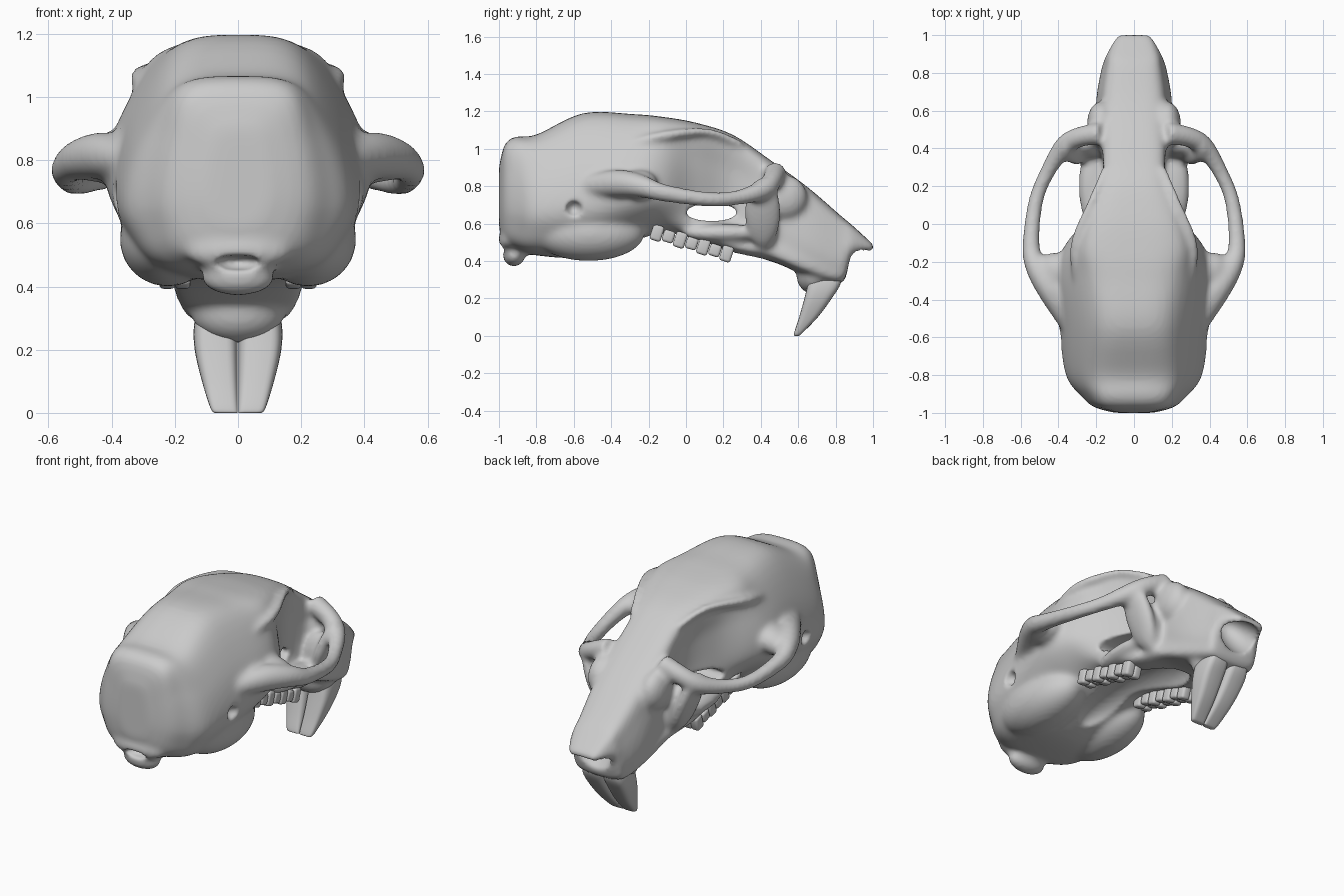
import bpy, bmesh
from math import sin, cos, pi, radians, copysign
from mathutils import Vector, Matrix

if "Cube" in bpy.data.objects:
    bpy.data.objects.remove(bpy.data.objects["Cube"])


def smooth_path(pts, n, closed=False):
    """Catmull-Rom resampling of tuples of any length."""
    pts = [Vector(p) for p in pts]
    m, out = len(pts), []
    for i in range(m if closed else m - 1):
        if closed:
            a, b, c, d = (pts[(i + k) % m] for k in (-1, 0, 1, 2))
        else:
            a, b, c, d = (pts[min(max(i + k, 0), m - 1)] for k in (-1, 0, 1, 2))
        for j in range(n):
            t = j / n
            out.append(b + (c - a) * (t / 2) + (a * 2 - b * 5 + c * 4 - d) * (t * t / 2)
                       + (b * 3 - a - c * 3 + d) * (t ** 3 / 2))
    if not closed:
        out.append(pts[-1])
    return out


def loft(bm, rings):
    vs = [[bm.verts.new(p) for p in r] for r in rings]
    n = len(vs[0])
    for a, b in zip(vs, vs[1:]):
        for i in range(n):
            bm.faces.new((a[i], a[(i + 1) % n], b[(i + 1) % n], b[i]))
    bm.faces.new(vs[0][::-1])
    bm.faces.new(vs[-1])


def tube(bm, pts, s=1):
    """Swept round bar, points are (x, y, z, radius)."""
    path = smooth_path(pts, 6)
    rings = []
    for i, p in enumerate(path):
        t = (path[min(i + 1, len(path) - 1)] - path[max(i - 1, 0)]).to_3d()
        q = t.to_track_quat('Z', 'Y')
        ring = [p.to_3d() + q @ Vector((cos(k * pi / 8), sin(k * pi / 8), 0)) * p[3] for k in range(16)]
        rings.append([(v.x * s, v.y, v.z) for v in ring])
    loft(bm, rings)


def ball(bm, c, r, rot=0, axis='X'):
    m = Matrix.Translation(c) @ Matrix.Rotation(radians(rot), 4, axis) @ Matrix.Diagonal((*r, 1))
    bmesh.ops.create_uvsphere(bm, u_segments=32, v_segments=16, radius=1, matrix=m)


def finish(bm, name):
    bmesh.ops.recalc_face_normals(bm, faces=bm.faces)
    me = bpy.data.meshes.new(name)
    bm.to_mesh(me)
    bm.free()
    ob = bpy.data.objects.new(name, me)
    bpy.context.collection.objects.link(ob)
    return ob


def fuse(ob, soften=0):
    """Voxel-merge overlapping parts, soften the seams, apply."""
    m = ob.modifiers.new("fuse", 'REMESH')
    m.mode, m.voxel_size = 'VOXEL', .012
    if soften:
        m = ob.modifiers.new("soften", 'SMOOTH')
        m.factor, m.iterations = .5, soften
    dg = bpy.context.evaluated_depsgraph_get()
    me = bpy.data.meshes.new_from_object(ob.evaluated_get(dg))
    ob.modifiers.clear()
    ob.data = me


# Cranium sections: y, top z, roof half width, side half width, base half width, base z
sections = [
    (-1, .9, .06, .1, .06, .58),
    (-.97, 1.02, .15, .21, .14, .5),
    (-.91, 1.065, .18, .28, .2, .46),
    (-.8, 1.075, .2, .36, .24, .43),
    (-.55, 1.19, .19, .395, .24, .42),
    (-.28, 1.185, .22, .42, .2, .5),
    (-.12, 1.17, .25, .37, .2, .54),
    (.05, 1.14, .22, .24, .23, .51),
    (.25, 1.075, .16, .15, .25, .44),
    (.45, .94, .15, .19, .21, .4),
    (.65, .795, .14, .2, .18, .32),
    (.83, .64, .12, .17, .14, .28),
    (.89, .59, .11, .15, .11, .42),
    (1.005, .485, .075, .09, .05, .45)]
bone = bmesh.new()
rings = []
for y, zt, wt, wm, wb, zb in smooth_path(sections, 5):
    dr = (zt - zb) * .05
    zm = zb + (zt - zb) * .4
    half = [(wt, zt - dr), (wt + (wm - wt) * .7, (zt - dr + zm) / 2), (wm, zm),
            (wb + (wm - wb) * .8, (zm + zb + dr) / 2), (wb, zb + dr)]
    loop = [(0, zt)] + half + [(0, zb)] + [(-x, z) for x, z in half[::-1]]
    rings.append([(x, y, z) for x, z in smooth_path(loop, 5, True)])
loft(bone, rings)

for s in (1, -1):
    # Cheek arch
    tube(bone, [(.34, -.52, .8, .06), (.43, -.36, .815, .075), (.51, -.24, .8, .062),
                (.545, -.12, .765, .048), (.52, .12, .73, .041), (.455, .28, .74, .042),
                (.37, .41, .78, .055), (.29, .46, .83, .055), (.17, .48, .88, .06)], s)
    # Solid rear root of the arch
    ball(bone, (.42 * s, -.25, .81), (.11, .1, .075), 20 * s, 'Y')
    # Ridge over the eye socket
    tube(bone, [(.29, -.36, 1.01, .02), (.315, -.12, 1.07, .026), (.225, .12, 1.09, .022),
                (.15, .3, 1.02, .02)], s)
    # Cheek plate, front wall of the socket, snout flare, socket floor, ear capsule
    ball(bone, (.305 * s, .41, .66), (.045, .1, .2), 20 * s, 'Y')
    ball(bone, (.23 * s, .42, .6), (.09, .07, .16), 20 * s, 'Y')
    ball(bone, (.175 * s, .53, .74), (.075, .12, .12))
    ball(bone, (.22 * s, .2, .55), (.075, .22, .05))
    ball(bone, (.22 * s, -.52, .55), (.155, .3, .15), 12 * s, 'Y')
# Joints and lip at the neck
ball(bone, (0, -.92, .43), (.12, .06, .06))
ball(bone, (0, -.95, .51), (.17, .055, .06))
# Bone behind the front teeth
ball(bone, (0, .69, .32), (.15, .1, .1))
skull = finish(bone, "skull")

# Hollows: nose opening, palate, neck opening, socket passage, ear holes
cut = bmesh.new()
ball(cut, (0, .925, .405), (.115, .24, .092), -45)
ball(cut, (0, .0, .44), (.16, .44, .14))
ball(cut, (0, -1, .475), (.08, .09, .025))
ball(cut, (0, .13, .66), (.5, .15, .05))
for s in (1, -1):
    ball(cut, (.41 * s, -.6, .68), (.07, .048, .048))
cutter = finish(cut, "hollow_cutter")
cutter.hide_render = True
fuse(cutter)

fuse(skull, 14)
bo = skull.modifiers.new("hollow", 'BOOLEAN')
bo.operation, bo.solver, bo.object = 'DIFFERENCE', 'EXACT', cutter
fuse(skull, 4)
skull.data.shade_smooth()
bpy.data.objects.remove(cutter)

# Curved front teeth: z, y, half depth, width
profile = [(.36, .755, .08, .12), (.28, .74, .087, .138), (.2, .706, .073, .136),
           (.1, .655, .05, .113), (.015, .6, .022, .086), (0, .592, .012, .072)]
for s, name in ((1, "front_tooth_right"), (-1, "front_tooth_left")):
    bm = bmesh.new()
    rings = []
    for z, y, d, w in smooth_path(profile, 5):
        ring = []
        for k in range(32):
            c, n = cos(k * pi / 16), sin(k * pi / 16)
            ring.append((s * (.001 + w / 2 + w / 2 * copysign(abs(c) ** .45, c)),
                         y + d * copysign(abs(n) ** .7, n), z))
        rings.append(ring)
    loft(bm, rings)
    ob = finish(bm, name)
    ob.data.shade_smooth()
    ob.data.set_sharp_from_angle(angle=radians(45))

# Rows of cheek teeth with paired cusps
bm = bmesh.new()
for s in (1, -1):
    for i in range(7):
        for dx in (-.024, .024):
            m = (Matrix.Translation((s * .2 + dx, -.155 + i * .062, .55 - i * .0185))
                 @ Matrix.Rotation(radians(-18), 4, 'X')
                 @ Matrix.Diagonal((.052, .062, .085 - .02 * (i % 2), 1)))
            bmesh.ops.create_cube(bm, size=1, matrix=m)
molars = finish(bm, "cheek_teeth")
bv = molars.modifiers.new("round", 'BEVEL')
bv.width, bv.segments = .014, 3
molars.data.shade_smooth()
